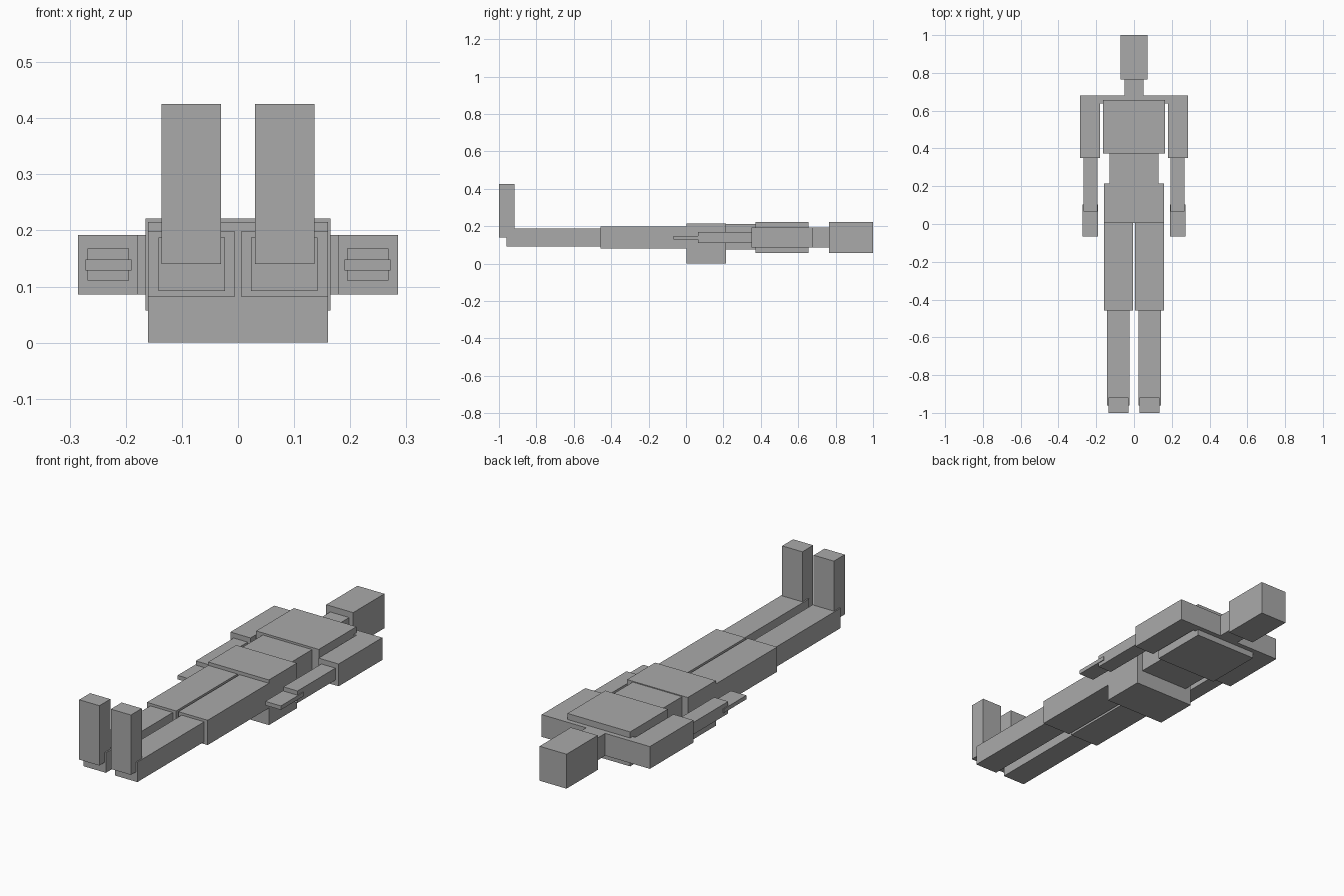
import bpy

cube = bpy.data.objects.get("Cube")
if cube:
    bpy.data.objects.remove(cube, do_unlink=True)

# Single plain grey
grey = bpy.data.materials.new("plain grey")
grey.use_nodes = True
grey.diffuse_color = (0.4, 0.4, 0.4, 1)
grey.node_tree.nodes["Principled BSDF"].inputs["Base Color"].default_value = (0.4, 0.4, 0.4, 1)


def box(name, x, y, z):
    """Box spanning the (min, max) ranges on each axis."""
    spans = (x, y, z)
    bpy.ops.mesh.primitive_cube_add(size=1)
    ob = bpy.context.object
    ob.name = ob.data.name = name
    for v in ob.data.vertices:
        v.co = [(a + b) / 2 + c * (b - a) for c, (a, b) in zip(v.co, spans)]
    ob.data.materials.append(grey)
    return ob


def pair(name, x, y, z):
    """Matching boxes on the left (+x) and right (-x)."""
    box("left_" + name, x, y, z)
    box("right_" + name, (-x[1], -x[0]), y, z)


# Head and trunk
box("head", (-0.071, 0.071), (0.765, 1.0), (0.057, 0.221))
box("neck", (-0.05, 0.05), (0.679, 0.765), (0.086, 0.192))
box("shoulder_bar", (-0.179, 0.179), (0.637, 0.679), (0.086, 0.192))
box("chest", (-0.165, 0.165), (0.372, 0.656), (0.057, 0.221))
box("abdomen", (-0.13, 0.13), (0.215, 0.372), (0.075, 0.211))
box("pelvis", (-0.16, 0.16), (0.004, 0.215), (0.0, 0.215))

# Arms
pair("upper_arm", (0.179, 0.285), (0.35, 0.679), (0.086, 0.192))
pair("forearm", (0.194, 0.268), (0.065, 0.35), (0.111, 0.168))
pair("hand", (0.19, 0.272), (-0.066, 0.104), (0.129, 0.148))

# Legs
pair("thigh", (0.006, 0.16), (-0.457, 0.004), (0.081, 0.199))
pair("shin", (0.0235, 0.142), (-0.96, -0.457), (0.092, 0.187))
pair("foot", (0.03, 0.136), (-1.0, -0.918), (0.14, 0.425))
